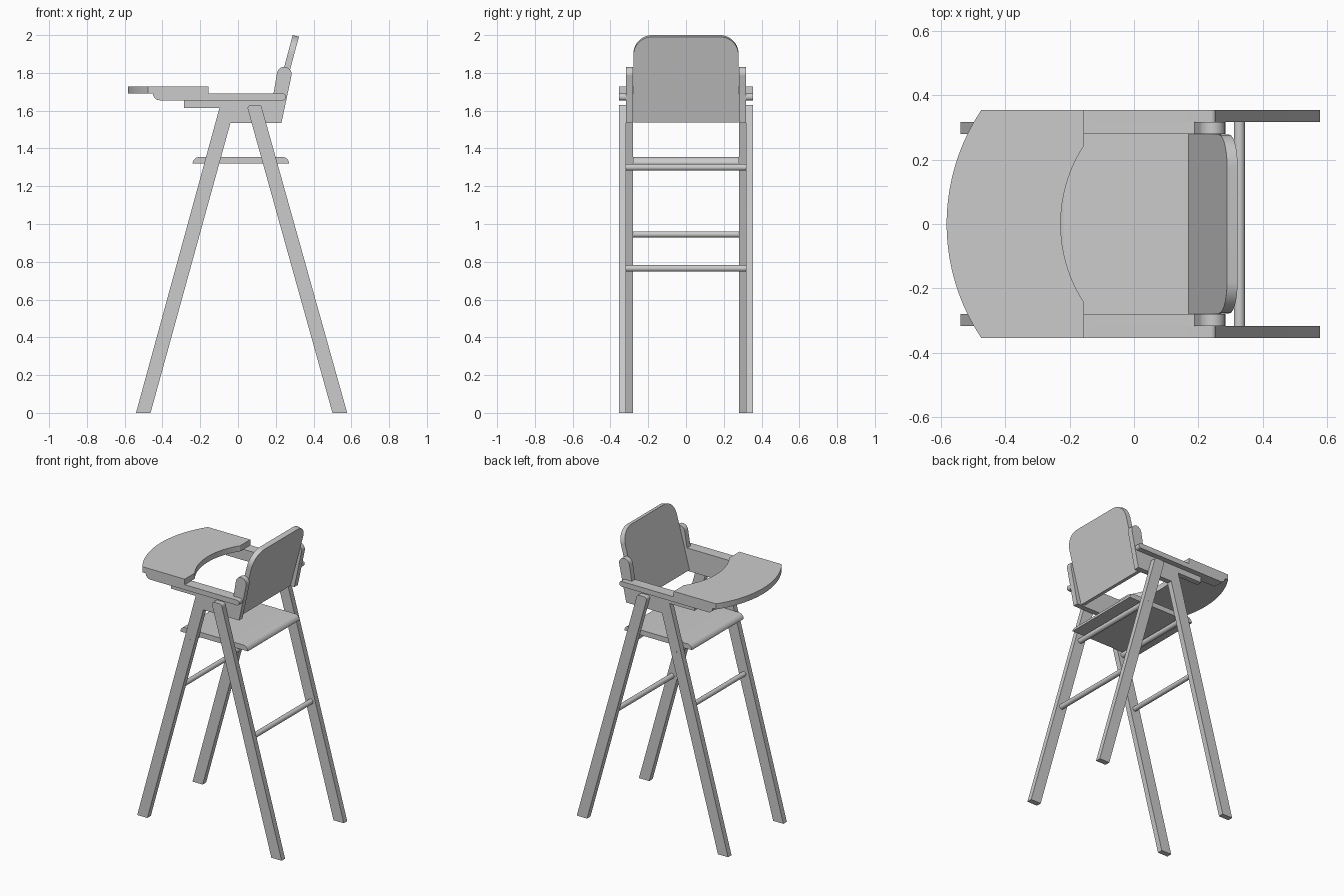
import bpy, bmesh
from math import sin, cos, radians, asin, pi
from mathutils import Vector

if "Cube" in bpy.data.objects:
    bpy.data.objects.remove(bpy.data.objects["Cube"])


def finish(name, bm):
    bmesh.ops.recalc_face_normals(bm, faces=bm.faces[:])
    me = bpy.data.meshes.new(name)
    bm.to_mesh(me)
    bm.free()
    ob = bpy.data.objects.new(name, me)
    bpy.context.collection.objects.link(ob)
    bpy.ops.object.select_all(action='DESELECT')
    ob.select_set(True)
    bpy.context.view_layer.objects.active = ob
    bpy.ops.object.shade_smooth_by_angle(angle=radians(30))
    return ob


def prism(name, pts, place, depth):
    """Extrude a 2D profile; place maps (a, b) to 3D, depth is the extrusion vector."""
    bm = bmesh.new()
    face = bm.faces.new([bm.verts.new(place(a, b)) for a, b in pts])
    ext = bmesh.ops.extrude_face_region(bm, geom=[face])
    verts = [g for g in ext['geom'] if isinstance(g, bmesh.types.BMVert)]
    bmesh.ops.translate(bm, verts=verts, vec=depth)
    return finish(name, bm)


def side_board(name, pts, y0, y1):
    return prism(name, pts, lambda x, z: Vector((x, y0, z)), Vector((0, y1 - y0, 0)))


def arc(cx, cy, r, a0, a1, n=8):
    return [(cx + r * cos(radians(a0 + (a1 - a0) * i / n)),
             cy + r * sin(radians(a0 + (a1 - a0) * i / n))) for i in range(n + 1)]


def rod(name, x, z, r, y0, y1, n=24):
    pts = [(x + r * cos(2 * pi * i / n), z + r * sin(2 * pi * i / n)) for i in range(n)]
    return side_board(name, pts, y0, y1)


IN, MID, OUT = 0.28, 0.317, 0.354

# side frame: front leg, rail and round-topped back post in one board
frame = [(-0.54, 0), (-0.463, 0), (-0.04, 1.535), (0.23, 1.535), (0.283, 1.785)]
frame += arc(0.245, 1.793, 0.039, -10, 170, 14)
frame += [(0.182, 1.655), (-0.285, 1.655), (-0.285, 1.615), (-0.098, 1.615)]

# back leg with eased top corner
back_leg = [(0.5, 0), (0.578, 0), (0.127, 1.612)]
back_leg += arc(0.110, 1.613, 0.017, 15, 90, 5) + arc(0.068, 1.613, 0.017, 90, 195, 5)

# tray runner: inner part stops at the post, outer part passes it
nose = arc(-0.415, 1.69, 0.035, 180, 270)
inner_runner = nose + [(0.185, 1.655), (0.19, 1.69)]
outer_runner = nose + arc(0.24, 1.67, 0.015, -90, 0, 5) + arc(0.24, 1.675, 0.015, 0, 90, 5)

for s, side in ((-1, "right"), (1, "left")):
    side_board("side_frame_" + side, frame, s * IN, s * MID)
    side_board("back_leg_" + side, back_leg, s * MID, s * OUT)
    side_board("runner_inner_" + side, inner_runner, s * IN, s * MID)
    side_board("runner_outer_" + side, outer_runner, s * MID, s * OUT)
    # screw heads
    rod("front_screw_" + side, -0.145, 1.3, 0.008, s * 0.3, s * (MID + 0.001), 16)
    rod("back_screw_" + side, 0.175, 1.3, 0.008, s * 0.33, s * (OUT + 0.001), 16)

# seat with rounded top edges
seat = [(-0.24, 1.32), (0.27, 1.32)]
seat += arc(0.235, 1.32, 0.035, 0, 90)[1:] + arc(-0.205, 1.32, 0.035, 90, 180)[:-1]
side_board("seat", seat, -IN, IN)

# cross rods
for name, x, z, r, y in (("front_seat_rod", -0.145, 1.3, 0.018, IN),
                         ("back_seat_rod", 0.175, 1.3, 0.018, MID),
                         ("front_foot_rod", -0.242, 0.945, 0.0165, IN),
                         ("back_foot_rod", 0.328, 0.765, 0.0175, MID)):
    rod(name, x, z, r, -y, y)

# leaning backrest with rounded top corners
t = radians(15)
up, back = Vector((sin(t), 0, cos(t))), Vector((cos(t), 0, -sin(t)))
L, W, R = 0.47, 0.278, 0.1
panel = [(-W, 0), (W, 0)] + arc(W - R, L - R, R, 0, 90, 12) + arc(-W + R, L - R, R, 90, 180, 12)
prism("backrest", panel,
      lambda y, h: Vector((0.168, y, 1.546)) + up * h, back * 0.034)

# tray: curved front and curved cut-out for the body
a = math_front = asin(OUT / 0.637) * 180 / pi
b = asin(0.245 / 0.4475) * 180 / pi
tray = arc(-0.583 + 0.637, 0, 0.637, 180 - a, 180 + a, 32)
tray += [(-0.155, -OUT)]
tray += arc(-0.228 + 0.4475, 0, 0.4475, 180 + b, 180 - b, 24)
tray += [(-0.155, OUT)]
prism("tray", tray, lambda x, y: Vector((x, y, 1.69)), Vector((0, 0, 0.038)))
